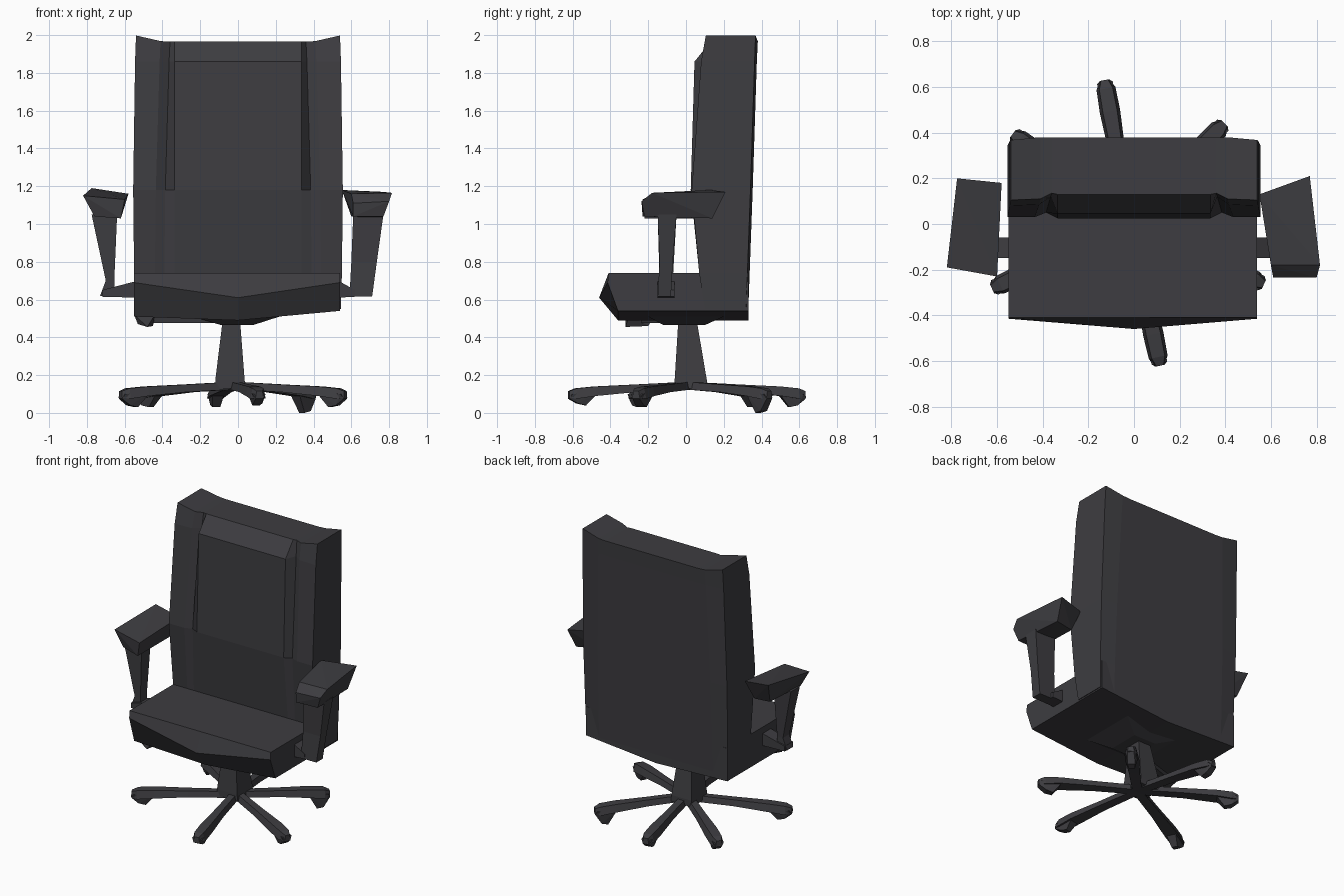
import bpy, bmesh, math
from mathutils import Vector, Matrix

mat = bpy.data.materials.new("charcoal")
mat.diffuse_color = (0.047, 0.046, 0.052, 1)


def finish(name, bm):
    bmesh.ops.recalc_face_normals(bm, faces=bm.faces[:])
    me = bpy.data.meshes.new(name)
    bm.to_mesh(me)
    bm.free()
    me.materials.append(mat)
    ob = bpy.data.objects.new(name, me)
    bpy.context.collection.objects.link(ob)
    return ob


def loft(name, rings, matrix=None, strip_caps=False):
    """Skin matching point rings; caps are n-gons or quad strips."""
    bm = bmesh.new()
    vs = [[bm.verts.new(p) for p in r] for r in rings]
    n = len(vs[0])
    for a, b in zip(vs, vs[1:]):
        for i in range(n):
            j = (i + 1) % n
            bm.faces.new((a[i], a[j], b[j], b[i]))
    for r in (vs[0], vs[-1]):
        if strip_caps:
            for i in range(n // 2 - 1):
                bm.faces.new((r[i], r[i + 1], r[n - 2 - i], r[n - 1 - i]))
        else:
            bm.faces.new(r)
    if matrix:
        bm.transform(matrix)
    return finish(name, bm)


def hull(name, pts):
    bm = bmesh.new()
    for p in pts:
        bm.verts.new(p)
    bmesh.ops.convex_hull(bm, input=bm.verts[:])
    return finish(name, bm)


def rect(x0, x1, y0, y1, z):
    return [(x0, y0, z), (x1, y0, z), (x1, y1, z), (x0, y1, z)]


# Backrest: padded panel between two grooves and side wings
def back_ring(z, wing, inner, groove, panel, back, lift, xg, xo):
    half = [(xo, wing, lift), (xg + 0.05, inner, lift * 0.1),
            (xg, groove, 0), (0.335, panel, 0)]
    front = [(-x, y, z + l) for x, y, l in half] + [(x, y, z + l) for x, y, l in reversed(half)]
    rear = [(x, back - (0.012 if abs(x) > 0.5 else 0), h) for x, y, h in reversed(front)]
    return front + rear


loft("backrest", [
    back_ring(0.55, 0.10, 0.10, 0.10, 0.10, 0.33, 0, 0.39, 0.545),
    back_ring(0.74, 0.07, 0.07, 0.07, 0.07, 0.337, 0, 0.39, 0.55),
    back_ring(1.18, 0.03, 0.03, 0.05, 0.025, 0.353, 0, 0.385, 0.555),
    back_ring(1.86, 0.08, 0.085, 0.12, 0.045, 0.375, 0, 0.365, 0.545),
    back_ring(1.965, 0.105, 0.11, 0.135, 0.13, 0.38, 0.033, 0.36, 0.54),
], strip_caps=True)

# Seat cushion with a pointed front edge
loft("seat", [[(x, -0.41, 0.74), (x, ny, nz), (x, -0.36, zb), (x, 0.33, zb), (x, 0.33, 0.74)]
              for x, ny, nz, zb in ((-0.55, -0.415, 0.69, 0.51), (0, -0.46, 0.61, 0.49),
                                    (0.54, -0.415, 0.69, 0.54))])

# Armrests: pad, post and foot on each side
hull("left_arm_pad", [(-0.775, 0.20, 1.19), (-0.58, 0.18, 1.16), (-0.60, -0.23, 1.13),
                      (-0.82, -0.19, 1.15), (-0.62, -0.22, 1.03), (-0.76, -0.18, 1.04),
                      (-0.74, 0.13, 1.04), (-0.62, 0.13, 1.03)])
hull("right_arm_pad", [(0.55, 0.13, 1.18), (0.77, 0.21, 1.17), (0.815, -0.18, 1.165),
                       (0.60, -0.18, 1.16), (0.80, -0.235, 1.12), (0.61, -0.235, 1.11),
                       (0.61, -0.23, 1.04), (0.77, -0.22, 1.04), (0.75, 0.14, 1.03),
                       (0.60, 0.10, 1.04)])
loft("left_arm_post", [rect(-0.73, -0.655, -0.14, -0.07, 0.62), rect(-0.70, -0.655, -0.14, -0.07, 0.70),
                       rect(-0.775, -0.64, -0.15, -0.05, 1.05)])
loft("right_arm_post", [rect(0.59, 0.71, -0.15, -0.08, 0.615), rect(0.60, 0.735, -0.14, -0.07, 0.80),
                        rect(0.61, 0.77, -0.15, -0.05, 1.05)])
for side, s, out in (("left", -1, 0.72), ("right", 1, 0.62)):
    hull(side + "_arm_foot", [(s * x, y, z) for x, z in ((0.53, 0.70), (0.53, 0.61), (out, 0.615), (out, 0.65))
                              for y in (-0.15, -0.06)])

# Tilt mechanism and adjusting lever below the seat
hull("tilt_plate", rect(-0.24, 0.22, -0.2, 0.2, 0.51) + rect(-0.09, 0.08, -0.12, 0.1, 0.465))
hull("lever_handle", [(-0.55, -0.32, 0.52), (-0.44, -0.30, 0.52), (-0.55, -0.18, 0.52), (-0.44, -0.16, 0.52),
                      (-0.48, -0.32, 0.455), (-0.45, -0.20, 0.46), (-0.53, -0.30, 0.47)])
hull("lever_rod", [(x, y, z) for x, y0 in ((-0.46, -0.24), (-0.05, -0.10))
                   for y in (y0, y0 + 0.04) for z in (0.475, 0.505)])

# Tapered column
loft("column", [rect(-0.12, 0.04, -0.06, 0.11, 0.13), rect(-0.12, 0.035, -0.06, 0.11, 0.175),
                rect(-0.08, 0.01, -0.04, 0.055, 0.50)])

# Six-legged base with caster wedges: angle, length, lowest point
LEGS = ((100, 0.63, 0.03), (46, 0.60, 0.0), (-25, 0.65, 0.03),
        (-78, 0.645, 0.04), (-154, 0.67, 0.03), (143, 0.64, 0.03))
for k, (ang, length, low) in enumerate(LEGS, 1):
    m = Matrix.Translation((-0.02, 0.01, 0)) @ Matrix.Rotation(math.radians(ang), 4, 'Z')
    loft(f"leg_{k}", [[(r * length, -w, b), (r * length, w, b), (r * length, w * 0.7, t), (r * length, -w * 0.7, t)]
                      for r, w, b, t in ((0.0, 0.03, 0.125, 0.165), (0.45, 0.035, 0.11, 0.15),
                                         (0.78, 0.045, 0.09, 0.14), (0.94, 0.042, 0.075, 0.13),
                                         (1.0, 0.022, 0.08, 0.115))], m)
    caster = [(0.76, 0.035, 0.11), (0.98, 0.035, 0.10), (1.0, 0.02, 0.075),
              (0.93, 0.025, low + 0.01), (0.86, 0.02, low)]
    hull(f"caster_{k}", [m @ Vector((r * length, s * w, z)) for r, w, z in caster for s in (-1, 1)])
